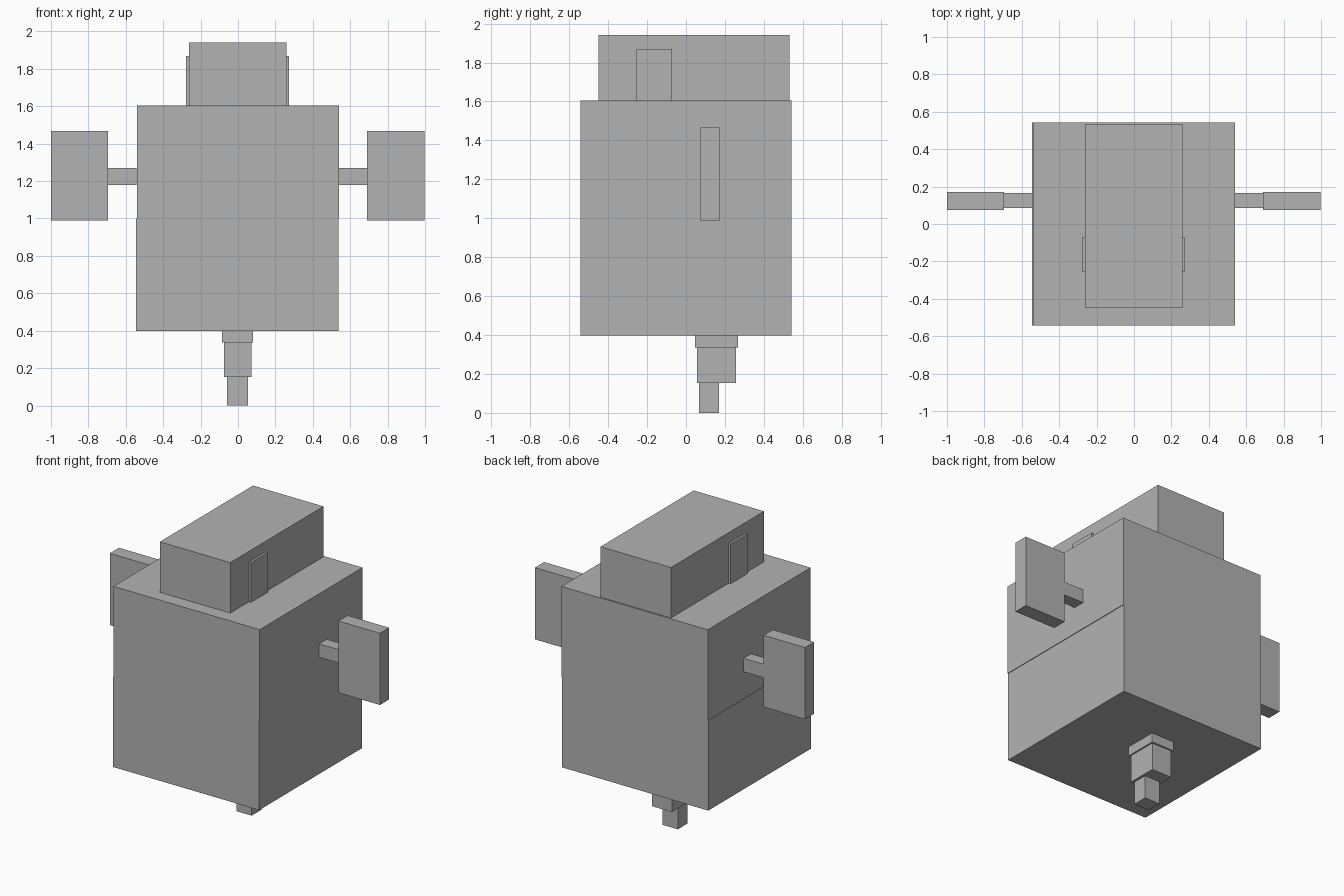
import bpy
import bmesh
from mathutils import Vector

if "Cube" in bpy.data.objects:
    bpy.data.objects.remove(bpy.data.objects["Cube"])

grey = bpy.data.materials.new("plain grey")
grey.diffuse_color = (0.45, 0.45, 0.45, 1)
grey.use_nodes = True
grey.node_tree.nodes["Principled BSDF"].inputs["Base Color"].default_value = grey.diffuse_color


def box(name, x, y, z):
    """Box spanning the given (min, max) range on each axis."""
    spans = (x, y, z)
    size = Vector([b - a for a, b in spans])
    centre = Vector([(a + b) / 2 for a, b in spans])
    bm = bmesh.new()
    bmesh.ops.create_cube(bm, size=1)
    bmesh.ops.scale(bm, vec=size, verts=bm.verts)
    mesh = bpy.data.meshes.new(name)
    bm.to_mesh(mesh)
    bm.free()
    mesh.materials.append(grey)
    obj = bpy.data.objects.new(name, mesh)
    obj.location = centre
    bpy.context.collection.objects.link(obj)
    return obj


# Body in two halves, the lower one a hair to the side
box("body_lower", (-0.545, 0.536), (-0.542, 0.543), (0.398, 1.0))
box("body_upper", (-0.541, 0.540), (-0.542, 0.543), (1.0, 1.605))

# Head block with thin side plates
box("head", (-0.262, 0.258), (-0.45, 0.533), (1.605, 1.942))

# Mirrored side parts
MID = -0.002
for side, s in (("left", -1), ("right", 1)):
    def span(a, b):
        return tuple(sorted((MID + s * a, MID + s * b)))
    box(side + "_head_plate", span(0.26, 0.275), (-0.255, -0.073), (1.605, 1.87))
    box(side + "_arm", span(0.54, 0.692), (0.086, 0.166), (1.18, 1.27))
    box(side + "_paddle", span(0.692, 0.998), (0.075, 0.172), (0.988, 1.467))

# Stepped stem under the body
box("stem_collar", (-0.085, 0.081), (0.046, 0.267), (0.336, 0.398))
box("stem_middle", (-0.075, 0.071), (0.056, 0.256), (0.153, 0.336))
box("stem_tip", (-0.058, 0.054), (0.067, 0.169), (0.0, 0.153))
